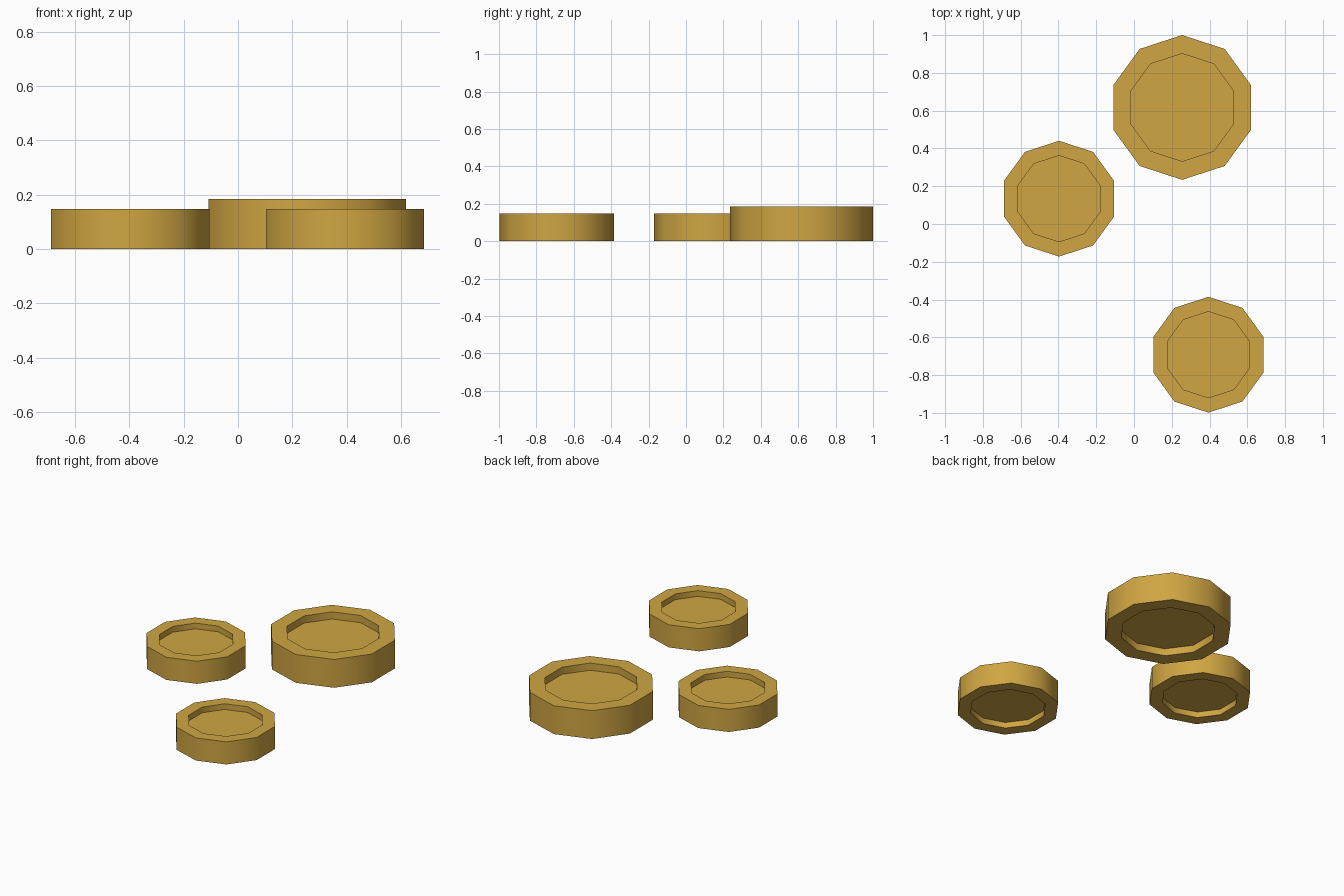
import bpy, bmesh, math

if "Cube" in bpy.data.objects:
    bpy.data.objects.remove(bpy.data.objects["Cube"])

gold = bpy.data.materials.new("gold")
gold.diffuse_color = (0.63, 0.38, 0.055, 1)
gold.use_nodes = True
gold.node_tree.nodes["Principled BSDF"].inputs["Base Color"].default_value = gold.diffuse_color

SIDES = 10


def coin(name, x, y, s):
    """Ten-sided coin with a raised rim on both faces; s scales the whole coin."""
    R, r, h, d = 0.383 * s, 0.285 * s, 0.185 * s, 0.047 * s
    # profile from lower floor, around the rim, to upper floor
    profile = [(r, d), (r, 0), (R, 0), (R, h), (r, h), (r, h - d)]
    bm = bmesh.new()
    rings = []
    for rad, z in profile:
        rings.append([bm.verts.new((rad * math.sin(a), rad * math.cos(a), z))
                      for a in (math.tau * i / SIDES for i in range(SIDES))])
    for a, b in zip(rings, rings[1:]):
        for i in range(SIDES):
            j = (i + 1) % SIDES
            bm.faces.new((a[i], a[j], b[j], b[i]))
    # recessed floors
    bm.faces.new(rings[0])
    bm.faces.new(rings[-1])
    bmesh.ops.recalc_face_normals(bm, faces=bm.faces)
    me = bpy.data.meshes.new(name)
    bm.to_mesh(me)
    bm.free()
    me.materials.append(gold)
    ob = bpy.data.objects.new(name, me)
    ob.location = (x, y, 0)
    bpy.context.collection.objects.link(ob)
    # smooth sides, sharp rims
    bpy.ops.object.select_all(action='DESELECT')
    ob.select_set(True)
    bpy.context.view_layer.objects.active = ob
    bpy.ops.object.shade_smooth_by_angle(angle=math.radians(45))


coin("large_coin", 0.255, 0.617, 1.0)
coin("small_coin_left", -0.397, 0.134, 0.8)
coin("small_coin_front", 0.394, -0.692, 0.8)
